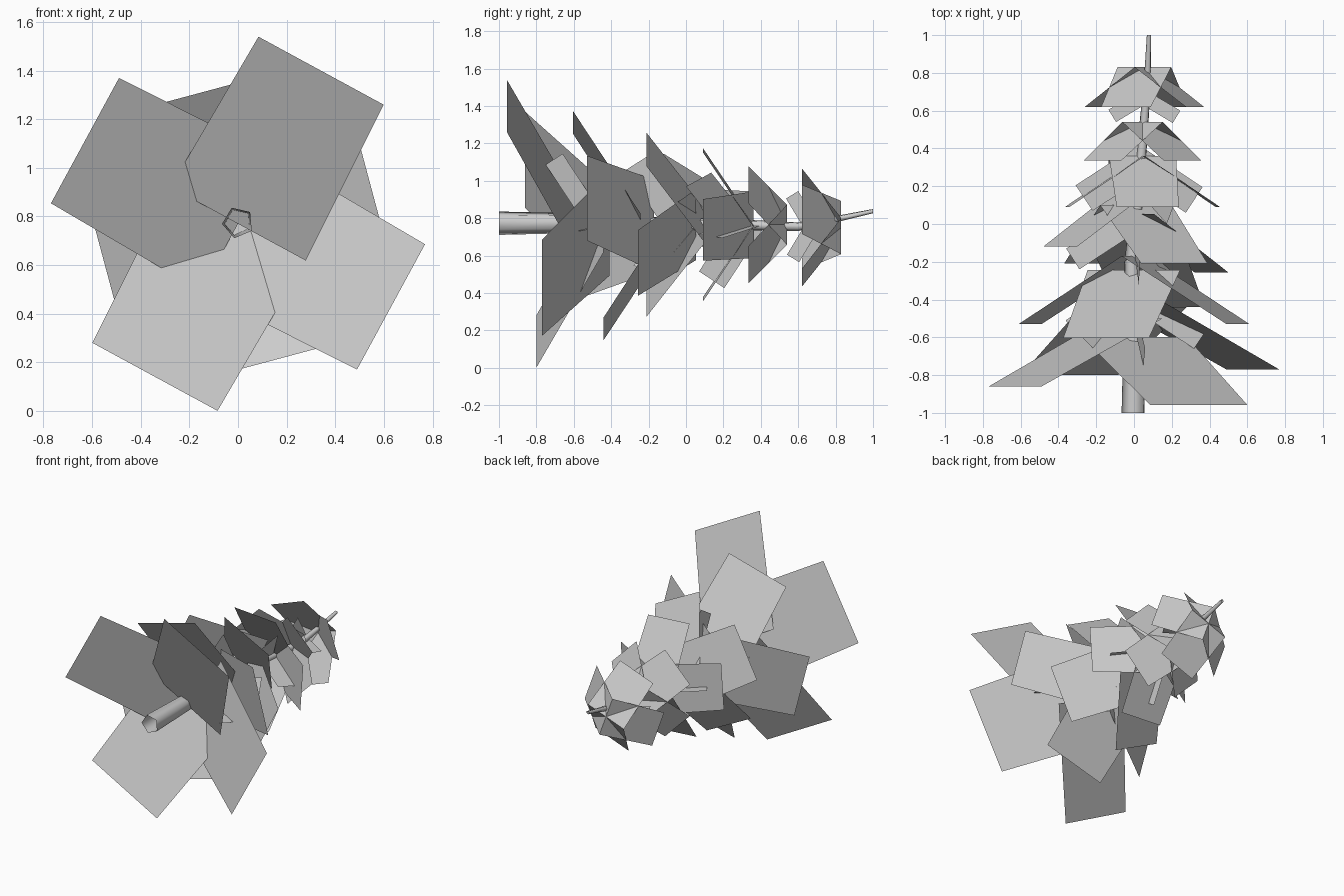
import bpy, bmesh
from math import sin, cos, radians, pi

if "Cube" in bpy.data.objects:
    bpy.data.objects.remove(bpy.data.objects["Cube"])


def make_object(name, bm):
    me = bpy.data.meshes.new(name)
    bm.to_mesh(me)
    bm.free()
    ob = bpy.data.objects.new(name, me)
    bpy.context.collection.objects.link(ob)
    return ob


def quad(bm, pts):
    bm.faces.new([bm.verts.new(p) for p in pts])


# trunk stations, lying along y: (y, x, z, radius)
TRUNK = [(-1, 0.0, 0.775, 0.066), (-0.6, 0.0, 0.775, 0.056),
         (-0.2, -0.01, 0.77, 0.04), (0.3, 0.035, 0.765, 0.03),
         (0.6, 0.06, 0.755, 0.024), (0.8, 0.073, 0.795, 0.018),
         (1, 0.08, 0.838, 0.012)]

bm = bmesh.new()
rings = []
for y, x, z, r in TRUNK:
    rings.append([bm.verts.new((x + r * cos(radians(41) + k * 2 * pi / 5), y,
                                z + r * sin(radians(41) + k * 2 * pi / 5)))
                  for k in range(5)])
for a, b in zip(rings, rings[1:]):
    for k in range(5):
        bm.faces.new((a[k], a[(k + 1) % 5], b[(k + 1) % 5], b[k]))
for f in bm.faces:
    f.smooth = True
trunk = make_object("trunk", bm)

# drooping bough cards, four per tier:
# (cx, cz, first angle, reach, half width, droop, outer y of each card)
TIERS = [
    (0, 0.77, 61.5, 0.716, 0.293, 0.36, (-0.957, -0.86, -0.80, -0.77)),
    (0, 0.76, 15, 0.57, 0.235, 0.36, (-0.53, -0.603, -0.53, -0.44)),
    (0.01, 0.765, 63, 0.45, 0.197, 0.31, (-0.21, -0.12, -0.21, -0.257)),
    (0.045, 0.765, -4, 0.40, 0.165, 0.27, (0.09, 0.09, 0.09, 0.09)),
    (0.045, 0.765, 45, 0.30, 0.14, 0.205, (0.335,) * 4),
    (0.055, 0.75, 20, 0.285, 0.14, 0.21, (0.62,) * 4),
]
for i, (cx, cz, a0, reach, hw, droop, ys) in enumerate(TIERS):
    bm = bmesh.new()
    for k, y in enumerate(ys):
        a = radians(a0 + 90 * k)
        c, s = cos(a), sin(a)
        corners = [(reach, -hw, y), (reach, hw, y),
                   (0, hw * 1.08, y + droop), (0, -hw * 1.08, y + droop)]
        quad(bm, [(cx + r * c - t * s, yy, cz + r * s + t * c)
                  for r, t, yy in corners])
    make_object(f"bough_tier_{i + 1}", bm)

# upright twig fins between tiers:
# (cx, cz, tip radius, end depth in r, end depth in y, slope, [(angle, tip y)])
FINS = [
    (0, 0.77, 0.32, 0.06, 0.09, 0.65,
     [(81, -0.75), (198, -0.60), (-6, -0.66)]),
    (0, 0.77, 0.29, 0.07, 0.11, 0.65,
     [(85, -0.32), (185, -0.24), (-50, -0.28)]),
    (0.03, 0.765, 0.25, 0.09, 0.135, 0.65,
     [(55, 0.0), (175, 0.07), (-12, 0.06), (265, 0.07)]),
    (0.055, 0.755, 0.15, 0.04, 0.065, 0.6,
     [(90, 0.535), (180, 0.54), (0, 0.535), (270, 0.54)]),
]
for i, (cx, cz, r, dr, dy, m, fins) in enumerate(FINS):
    bm = bmesh.new()
    for ang, y in fins:
        c, s = cos(radians(ang)), sin(radians(ang))
        prof = [(r, y), (r + dr, y + dy),
                (0, y + dy + m * (r + dr)), (0, y + m * r)]
        quad(bm, [(cx + q * c, yy, cz + q * s) for q, yy in prof])
    make_object(f"twig_fins_{i + 1}", bm)
